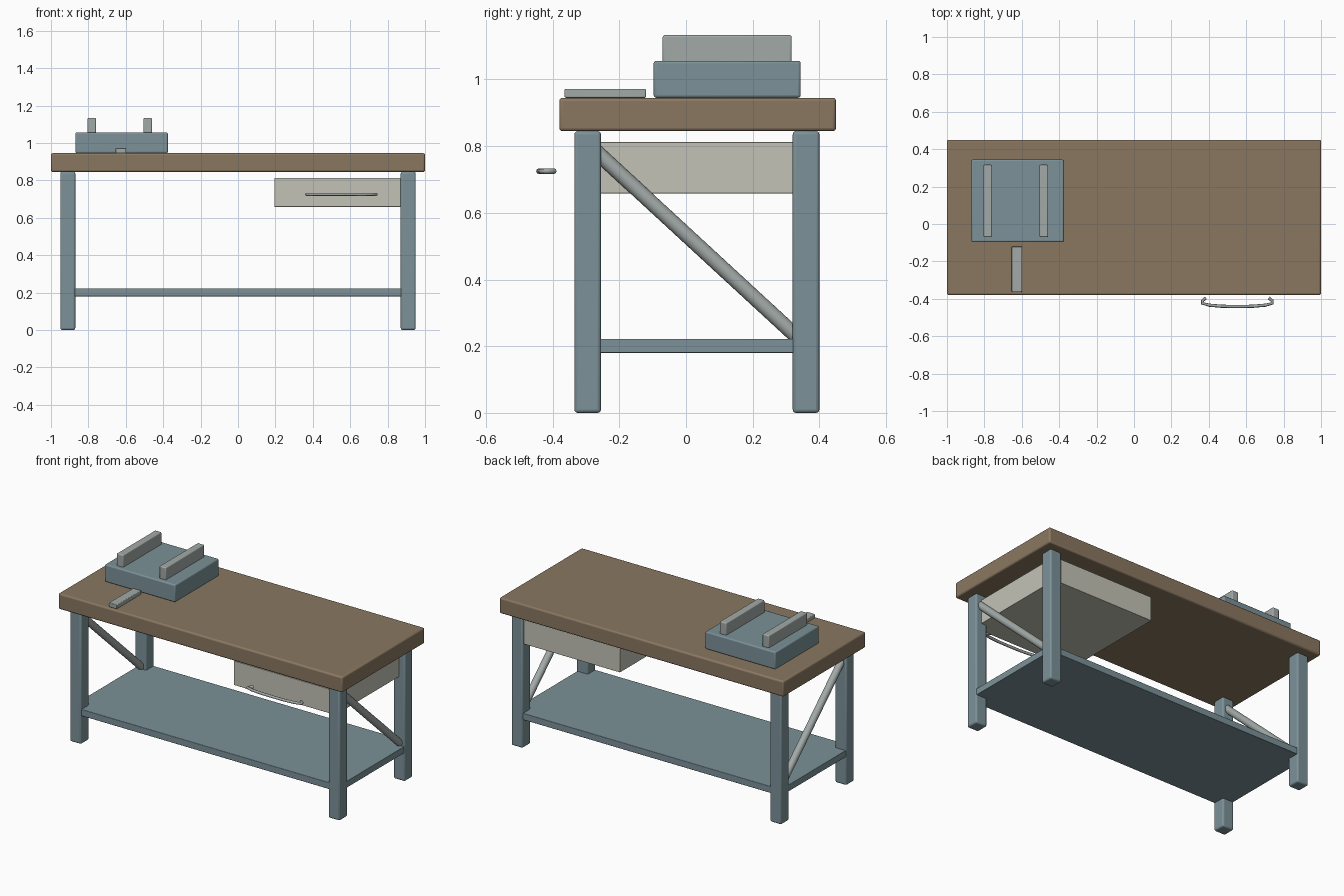
import bpy
from mathutils import Vector

cube = bpy.data.objects.get("Cube")
if cube:
    bpy.data.objects.remove(cube, do_unlink=True)


def material(name, rgb):
    mat = bpy.data.materials.new(name)
    mat.use_nodes = True
    mat.diffuse_color = (*rgb, 1)
    mat.node_tree.nodes["Principled BSDF"].inputs["Base Color"].default_value = (*rgb, 1)
    return mat


wood = material("brown wood", (0.255, 0.187, 0.12))
steel = material("blue grey steel", (0.2, 0.285, 0.315))
cream = material("cream paint", (0.55, 0.545, 0.47))
metal = material("pale metal", (0.36, 0.4, 0.39))


def box(name, xs, ys, zs, mat, bevel):
    """Rounded box given by its extents along each axis."""
    bpy.ops.mesh.primitive_cube_add(size=1)
    obj = bpy.context.object
    obj.name = name
    low, high = Vector((xs[0], ys[0], zs[0])), Vector((xs[1], ys[1], zs[1]))
    for v in obj.data.vertices:
        v.co = (low + high) / 2 + v.co * (high - low)
    obj.data.materials.append(mat)
    mod = obj.modifiers.new("Rounded edges", "BEVEL")
    mod.width, mod.segments = bevel, 3
    bpy.ops.object.shade_smooth_by_angle()
    return obj


def rod(name, start, end, radius, mat):
    """Round bar between two points."""
    start, end = Vector(start), Vector(end)
    axis = end - start
    bpy.ops.mesh.primitive_cylinder_add(vertices=20, radius=radius, depth=axis.length,
                                        location=(start + end) / 2,
                                        rotation=axis.to_track_quat("Z", "Y").to_euler())
    obj = bpy.context.object
    obj.name = name
    obj.data.materials.append(mat)
    bpy.ops.object.shade_smooth_by_angle()
    return obj


# Bench frame
box("bench_top", (-1, 1), (-0.38, 0.45), (0.845, 0.945), wood, 0.01)
box("lower_shelf", (-0.945, 0.945), (-0.33, 0.395), (0.18, 0.222), steel, 0.003)
for side, x in (("right", -0.91), ("left", 0.91)):
    for end, y in (("front", -0.295), ("back", 0.36)):
        box(f"{end}_{side}_leg", (x - 0.04, x + 0.04), (y - 0.04, y + 0.04), (0, 0.845), steel, 0.01)
    rod(f"{side}_diagonal_brace", (x, -0.28, 0.793), (x, 0.335, 0.226), 0.0225, metal)

# Drawer with bent handle
box("drawer", (0.195, 0.91), (-0.32, 0.385), (0.658, 0.812), cream, 0.002)
half = [(-0.168, -0.395), (-0.186, -0.41), (-0.187, -0.424), (-0.15, -0.434), (-0.08, -0.44)]
path = half + [(0, -0.441)] + [(-x, y) for x, y in reversed(half)]
curve = bpy.data.curves.new("drawer_handle", "CURVE")
curve.dimensions = "3D"
curve.bevel_depth, curve.bevel_resolution, curve.use_fill_caps = 0.0085, 2, True
spline = curve.splines.new("POLY")
spline.points.add(len(path) - 1)
for point, (x, y) in zip(spline.points, path):
    point.co = (0.5525 + x, y, 0.725, 1)
curve.materials.append(metal)
bpy.context.collection.objects.link(bpy.data.objects.new("drawer_handle", curve))

# Clamp block, its two jaws and the loose bar in front
box("clamp_block", (-0.87, -0.375), (-0.097, 0.344), (0.945, 1.056), steel, 0.008)
for name, x in (("right_jaw", -0.782), ("left_jaw", -0.482)):
    box(name, (x - 0.023, x + 0.023), (-0.07, 0.317), (1.05, 1.133), metal, 0.006)
box("clamp_bar", (-0.654, -0.598), (-0.364, -0.12), (0.945, 0.972), metal, 0.004)
